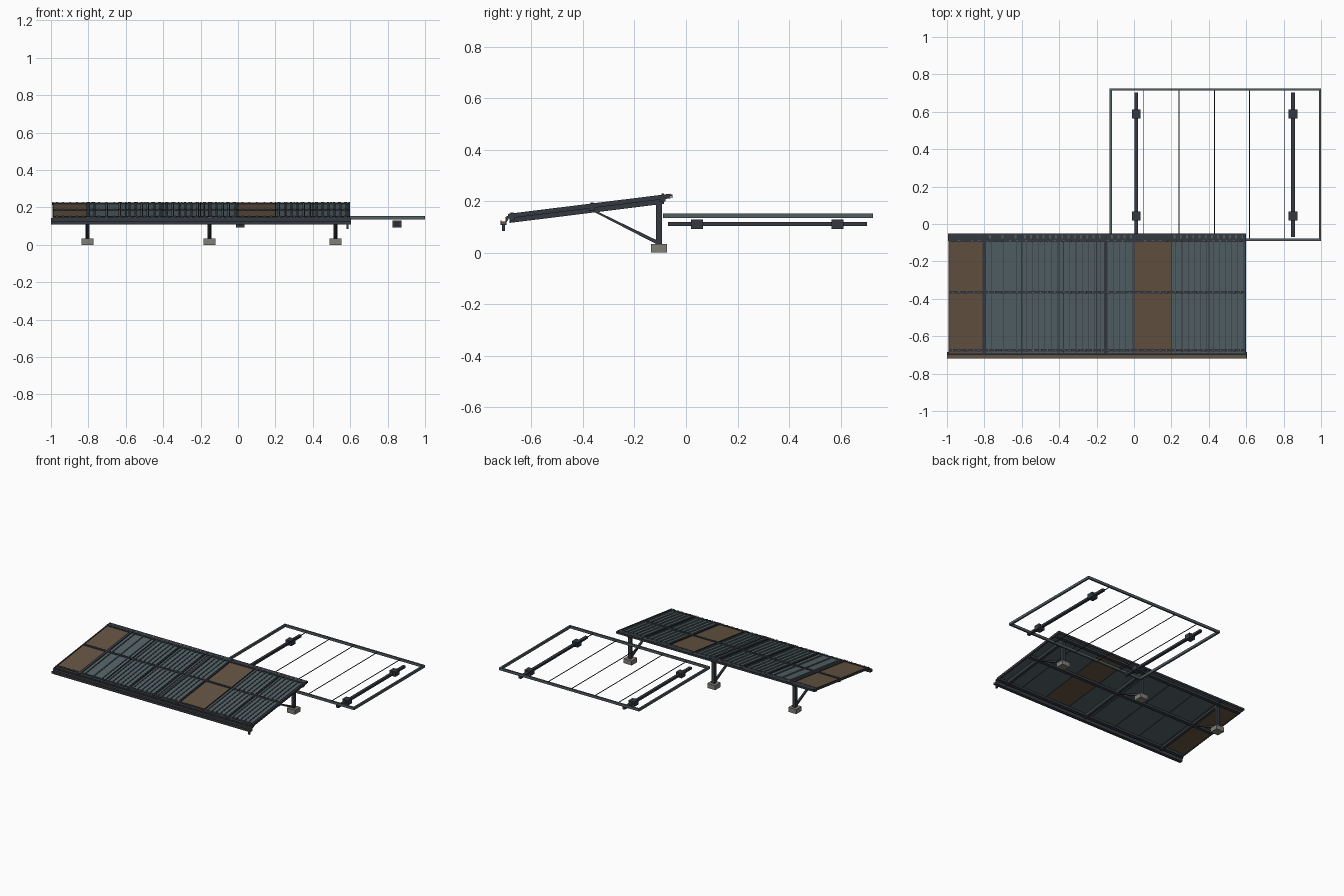
import bpy, bmesh, math
from mathutils import Vector

if "Cube" in bpy.data.objects:
    bpy.data.objects.remove(bpy.data.objects["Cube"])


def material(name, rgb):
    m = bpy.data.materials.new(name)
    m.diffuse_color = (*rgb, 1)
    m.use_nodes = True
    m.node_tree.nodes["Principled BSDF"].inputs["Base Color"].default_value = m.diffuse_color
    return m


DARK = material("dark steel", (0.035, 0.042, 0.052))
SLATE = material("slate sheet", (0.088, 0.122, 0.135))
BROWN = material("rust brown sheet", (0.13, 0.088, 0.055))
FRAME = material("grey green steel", (0.085, 0.11, 0.118))
STONE = material("concrete", (0.22, 0.21, 0.185))
BOLT = material("bolt grey", (0.12, 0.13, 0.14))


def roof_z(y):
    return 0.145 + 0.124 * (y + 0.69)


def boxes(name, items, mat, sloped=False):
    """Boxes given as x0, x1, y0, y1, z0, z1; sloped ones measure z from the roof plane."""
    bm = bmesh.new()
    for x0, x1, y0, y1, z0, z1 in items:
        for v in bmesh.ops.create_cube(bm, size=1)["verts"]:
            x = x1 if v.co.x > 0 else x0
            y = y1 if v.co.y > 0 else y0
            z = z1 if v.co.z > 0 else z0
            v.co = (x, y, z + (roof_z(y) if sloped else 0))
    return finish(name, bm, mat)


def finish(name, bm, mat):
    me = bpy.data.meshes.new(name)
    bm.to_mesh(me)
    bm.free()
    me.materials.append(mat)
    ob = bpy.data.objects.new(name, me)
    bpy.context.collection.objects.link(ob)
    return ob


def extrude_x(name, pts, x0, x1, mat):
    """Closed (y, z) profile swept along x."""
    bm = bmesh.new()
    f = bm.faces.new([bm.verts.new((x0, y, z)) for y, z in pts])
    ext = bmesh.ops.extrude_face_region(bm, geom=[f])
    for v in ext["geom"]:
        if isinstance(v, bmesh.types.BMVert):
            v.co.x = x1
    bmesh.ops.recalc_face_normals(bm, faces=bm.faces)
    return finish(name, bm, mat)


# Roof sheets: eight bays, two of them brown
Y0, Y1 = -0.69, -0.06
edges = [-0.99, -0.805, -0.6, -0.4, -0.2, 0.0, 0.2, 0.4, 0.595]
bays = list(zip(edges, edges[1:]))
brown_bays = (0, 5)
for i, (a, b) in enumerate(bays):
    boxes(f"roof_sheet_{i + 1}", [(a, b, Y0, Y1, -0.006, 0)],
          BROWN if i in brown_bays else SLATE, True)

# Raised ribs on the slate sheets, dark seams between bays
ribs, shadows = [], []
for i, (a, b) in enumerate(bays):
    if i in brown_bays:
        continue
    n = 3 if i == 1 else 6
    for k in range(n):
        x = a + (b - a) * (k + 0.5) / n
        ribs.append((x - 0.005, x + 0.005, Y0, Y1, -0.001, 0.005))
        shadows.append((x + 0.005, x + 0.008, Y0, Y1, -0.001, 0.002))
boxes("sheet_ribs", ribs, SLATE, True)
boxes("rib_grooves", shadows, DARK, True)
boxes("sheet_seams", [(x - 0.003, x + 0.003, Y0, Y1, -0.008, 0.006) for x in edges[1:-1]], DARK, True)
boxes("cover_strips", [(x - w, x + w, Y0, Y1, -0.012, 0.006)
                       for x, w in ((-0.80, 0.009), (-0.152, 0.009), (0.595, 0.005), (-0.99, 0.003))], DARK, True)

# Clamping bars across the sheets with paired bolts
rows = (-0.675, -0.365, -0.09)
boxes("clamp_bars", [(-0.99, 0.6, y - 0.006, y + 0.006, 0, 0.006) for y in rows], DARK, True)
bm = bmesh.new()
for y in rows:
    for a, b in bays:
        for t in (0.12, 0.3, 0.5, 0.7, 0.88):
            r = bmesh.ops.create_cone(bm, cap_ends=True, segments=6, radius1=0.006, radius2=0.005, depth=0.006)
            bmesh.ops.translate(bm, verts=r["verts"], vec=(a + (b - a) * t, y, roof_z(y) + 0.007))
finish("clamp_bolts", bm, BOLT)

# Purlins and rafters beneath
boxes("purlins", [(-0.985, 0.595, y - 0.011, y + 0.011, -0.022, -0.006) for y in rows], DARK, True)
POSTS = (-0.805, -0.152, 0.522)
boxes("rafters", [(x - 0.01, x + 0.01, -0.685, -0.085, -0.03, -0.006) for x in POSTS], DARK, True)

# Flashing along the high edge
extrude_x("back_flashing", [(-0.092, 0.217), (-0.092, 0.226), (-0.052, 0.226), (-0.052, 0.212),
                            (-0.057, 0.212), (-0.057, 0.221), (-0.087, 0.221), (-0.087, 0.217)],
          -0.995, 0.6, DARK)

# Gutter along the low edge with brown lining and outlet
extrude_x("gutter", [(-0.72, 0.126), (-0.72, 0.108), (-0.696, 0.108), (-0.696, 0.143), (-0.685, 0.143),
                     (-0.685, 0.138), (-0.7, 0.138), (-0.7, 0.112), (-0.716, 0.112), (-0.716, 0.126)],
          -1.0, 0.603, DARK)
boxes("gutter_lining", [(-0.999, 0.602, -0.717, -0.699, 0.112, 0.122)], BROWN)
boxes("gutter_outlet", [(0.58, 0.592, -0.715, -0.703, 0.085, 0.11)], DARK)

# Posts, footings and braces
boxes("posts", [(x - 0.011, x + 0.011, -0.116, -0.094, 0.03, 0.195) for x in POSTS], DARK)
boxes("footings", [(x - 0.032, x + 0.032, -0.136, -0.074, 0, 0.033) for x in POSTS], STONE)
extrude = [(-0.37, 0.165), (-0.354, 0.165), (-0.104, 0.044), (-0.104, 0.032), (-0.112, 0.032)]
for i, x in enumerate(POSTS):
    extrude_x(f"brace_{i + 1}", extrude, x - 0.007, x + 0.007, DARK)

# Flat open frame behind the roof
L, R, B, T, W = -0.13, 1.0, -0.09, 0.725, 0.012
boxes("open_frame", [(L, R, B, B + W, 0.135, 0.153), (L, R, T - W, T, 0.135, 0.153),
                     (L, L + W, B + W, T - W, 0.135, 0.153), (R - W, R, B + W, T - W, 0.135, 0.153)], FRAME)
boxes("frame_wires", [(x - 0.002, x + 0.002, B + W, T - W, 0.142, 0.146)
                      for x in (0.052, 0.241, 0.43, 0.618, 0.806)], DARK)

# Carrier rails with clamp blocks
RAILS = (0.012, 0.85)
boxes("carrier_rails", [(x - 0.01, x + 0.01, -0.07, 0.702, 0.104, 0.12) for x in RAILS], DARK)
boxes("rail_blocks", [(x - 0.023, x + 0.023, y - 0.023, y + 0.023, 0.093, 0.129)
                      for x in RAILS for y in (0.043, 0.588)], DARK)
